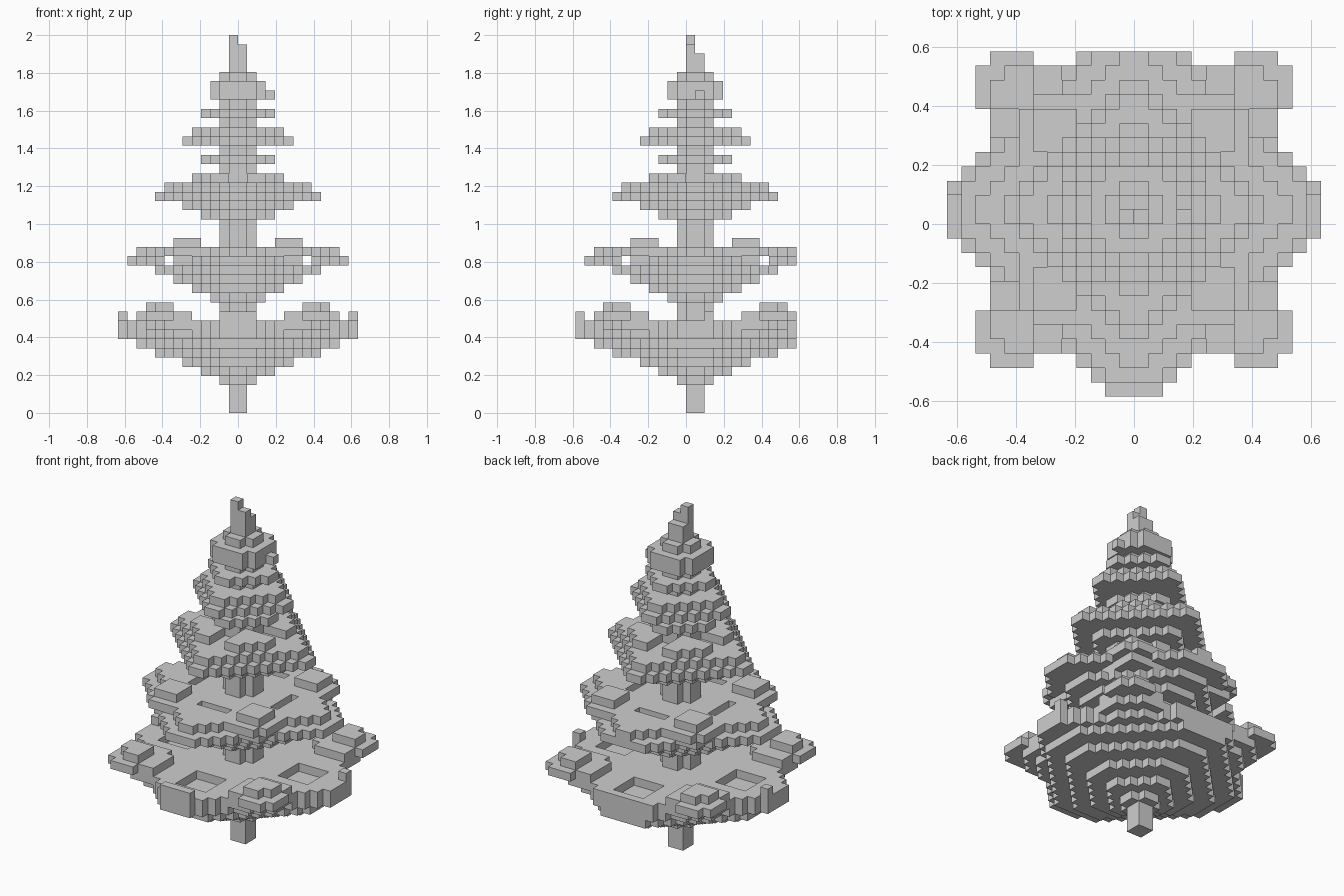
import bpy
import bmesh
import math
from mathutils import Vector

cube = bpy.data.objects.get("Cube")
if cube:
    bpy.data.objects.remove(cube, do_unlink=True)

V = 2 / 41          # edge length of one block
CENTRE_Y = 1        # the trunk axis sits one block behind the middle
SPAN = range(-13, 13)

grey = bpy.data.materials.new("plain_grey")
grey.use_nodes = True
grey.diffuse_color = (0.62, 0.62, 0.62, 1)
grey.node_tree.nodes["Principled BSDF"].inputs["Base Color"].default_value = (0.62, 0.62, 0.62, 1)


def layer(row, reach, total=None, inner=0, low=0):
    """One row of branches: a diamond with clipped points.

    reach limits the points, total limits the slanted sides, inner leaves
    the middle open, and low keeps only the clumps on the diagonals.
    """
    total = reach if total is None else total
    cells = set()
    for x in SPAN:
        for y in SPAN:
            dx, dy = abs(x + 0.5), abs(y + 0.5)
            if (math.hypot(dx, dy) >= inner and max(dx, dy) < reach
                    and dx + dy <= total and min(dx, dy) > low and y + CENTRE_Y < 12):
                cells.add((x, y + CENTRE_Y, row))
    return cells


def box(xs, ys, zs):
    return {(x, y, z) for x in xs for y in ys for z in zs}


def in_slot(cell):
    return int(max(abs(cell[0] + 0.5), abs(cell[1] + 0.5 - CENTRE_Y))) == 7


# Trunk: square foot, cross-shaped stem and stepped tip
trunk = box((-1, 0), (0, 1), range(0, 3))
for row in range(3, 37):
    trunk |= layer(row, 2)
trunk |= box((-1, 0), (0, 1), (37, 38)) | box((-1, 0), (0,), (39,)) | {(-1, 0, 40)}

# Lowest tier: low side arms between high diagonal arms
lowest = layer(4, 4) | layer(5, 6, 7) | layer(6, 9, 10) | layer(7, 11, 13)
lowest |= layer(8, 13, 14) | layer(8, 9, 15)
lowest |= layer(9, 6, 8) | layer(9, 10, 17, low=2) | layer(9, 13, 14, inner=10)
lowest |= layer(10, 10, 19, inner=8, low=5) | layer(10, 11, 20, low=7) | layer(11, 10, 18, low=7)
lowest |= {(-13, 2, 10), (12, 2, 10)} | box(range(-2, 2), (-12,), (10,))

# Middle tier, with a slot behind the branch ends
middle = layer(12, 3) | layer(13, 5, 6) | layer(14, 7, 8) | layer(15, 9, 10)
middle |= {cell for cell in layer(16, 12, 13) if not in_slot(cell)}
middle |= layer(17, 5, 6) | layer(17, 11, inner=6) | layer(17, 8, 14, low=2)
middle |= layer(18, 7, 13, low=4)

# Upper tier with raised plates
upper = layer(21, 4) | layer(22, 6) | layer(23, 9) | layer(24, 8)
upper |= layer(25, 5, 7, low=1)

# Crown: small stacked diamonds
crown = layer(27, 4) | layer(29, 6) | layer(30, 5) | layer(32, 4)
crown |= layer(34, 3, 4) | layer(35, 3, 4) | {(3, 1, 34)}

parts = {
    "trunk": trunk,
    "lowest_branches": lowest - trunk,
    "middle_branches": middle - trunk,
    "upper_branches": upper - trunk,
    "crown_branches": crown - trunk,
}
solid = set().union(*parts.values())


def build(name, cells):
    """Skin the blocks, leaving out faces hidden between neighbours."""
    bm = bmesh.new()
    corner = {}

    def vert(p):
        key = tuple(p)
        if key not in corner:
            corner[key] = bm.verts.new(Vector(key) * V)
        return corner[key]

    for cell in sorted(cells):
        for axis in range(3):
            for side in (0, 1):
                step = [0, 0, 0]
                step[axis] = 1 if side else -1
                if tuple(c + d for c, d in zip(cell, step)) in solid:
                    continue
                u, w = (axis + 1) % 3, (axis + 2) % 3
                loop = []
                for a, b in ((0, 0), (1, 0), (1, 1), (0, 1)):
                    p = list(cell)
                    p[axis] += side
                    p[u] += a
                    p[w] += b
                    loop.append(vert(p))
                bm.faces.new(loop if side else loop[::-1])
    mesh = bpy.data.meshes.new(name)
    bm.to_mesh(mesh)
    bm.free()
    mesh.materials.append(grey)
    obj = bpy.data.objects.new(name, mesh)
    bpy.context.scene.collection.objects.link(obj)


for part_name, part_cells in parts.items():
    build(part_name, part_cells)
